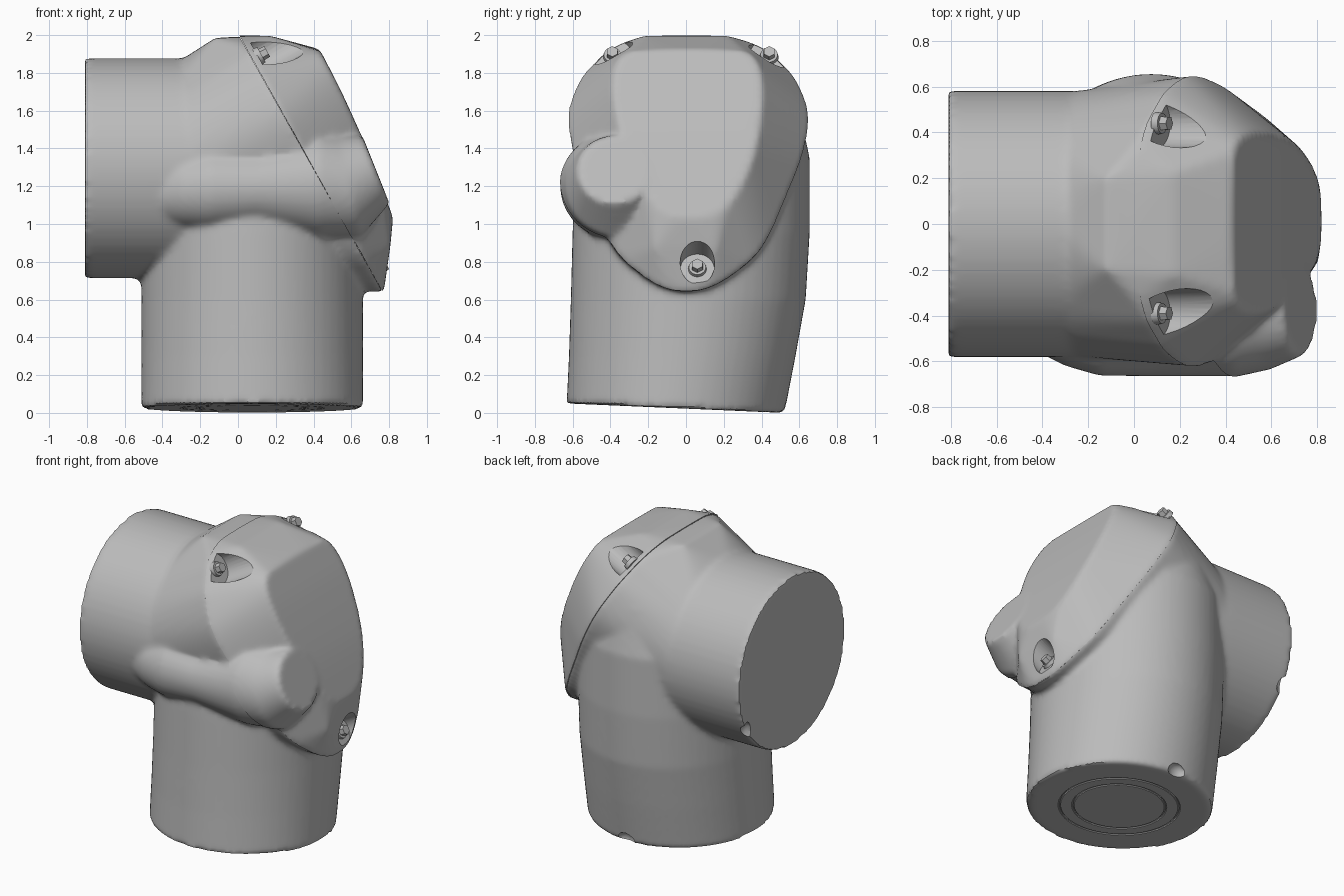
import bpy, bmesh, math
from mathutils import Vector, Matrix

if "Cube" in bpy.data.objects:
    bpy.data.objects.remove(bpy.data.objects["Cube"])

grey = bpy.data.materials.new("matt_grey")
grey.use_nodes = True
grey.diffuse_color = (0.5, 0.5, 0.5, 1)
grey.node_tree.nodes["Principled BSDF"].inputs["Base Color"].default_value = (0.5, 0.5, 0.5, 1)

X, Y, Z = Vector((1, 0, 0)), Vector((0, 1, 0)), Vector((0, 0, 1))
SEAM = Vector((0.02, 0, 1.97))
SEAM_N = Vector((1, 0, 0.56)).normalized()


def seam_point(y, z):
    return Vector((0.02 + (1.97 - z) * 0.56, y, z))


def ring(centre, u, v, ru, rv=None, n=64):
    rv = rv or ru
    angles = [2 * math.pi * i / n for i in range(n)]
    return [Vector(centre) + u * ru * math.cos(a) + v * rv * math.sin(a) for a in angles]


def loft(bm, rings):
    rows = [[bm.verts.new(p) for p in r] for r in rings]
    n = len(rows[0])
    for a, b in zip(rows, rows[1:]):
        for i in range(n):
            bm.faces.new((a[i], a[(i + 1) % n], b[(i + 1) % n], b[i]))
    bm.faces.new(rows[0])
    bm.faces.new(rows[-1])


def hull(bm, points):
    verts = [bm.verts.new(p) for p in points]
    bmesh.ops.convex_hull(bm, input=verts)
    loose = [v for v in bm.verts if not v.link_faces]
    bmesh.ops.delete(bm, geom=loose, context='VERTS')


def smooth_curve(points, steps=6):
    """Catmull-Rom through a closed list of points."""
    out, n = [], len(points)
    for i in range(n):
        a, b, c, d = (points[(i + k - 1) % n] for k in range(4))
        for s in range(steps):
            t = s / steps
            out.append(0.5 * (2 * b + (c - a) * t + (2 * a - 5 * b + 4 * c - d) * t * t
                              + (3 * b - a - 3 * c + d) * t ** 3))
    return out


def make(name, bm):
    bmesh.ops.recalc_face_normals(bm, faces=bm.faces)
    mesh = bpy.data.meshes.new(name)
    bm.to_mesh(mesh)
    bm.free()
    mesh.materials.append(grey)
    obj = bpy.data.objects.new(name, mesh)
    bpy.context.collection.objects.link(obj)
    return obj


def bake(obj):
    deps = bpy.context.evaluated_depsgraph_get()
    mesh = bpy.data.meshes.new_from_object(obj.evaluated_get(deps))
    obj.modifiers.clear()
    obj.data = mesh


def cut(obj, cutters):
    for c in cutters:
        mod = obj.modifiers.new("cut", 'BOOLEAN')
        mod.operation, mod.solver, mod.object = 'DIFFERENCE', 'EXACT', c
    bake(obj)
    for c in cutters:
        bpy.data.objects.remove(c)


def shade(obj, angle=32):
    bpy.ops.object.select_all(action='DESELECT')
    obj.select_set(True)
    bpy.context.view_layer.objects.active = obj
    bpy.ops.object.shade_smooth_by_angle(angle=math.radians(angle))


def cone(bm, base, axis, r1, r2, height, sides):
    m = Matrix.Translation(base + axis * height / 2) @ axis.to_track_quat('Z', 'Y').to_matrix().to_4x4()
    bmesh.ops.create_cone(bm, cap_ends=True, segments=sides, radius1=r1, radius2=r2,
                          depth=height, matrix=m)


# Whole body as overlapping solids, fused with soft fillets
bm = bmesh.new()

# Horizontal barrel
loft(bm, [ring((x, 0, 1.295), Y, Z, 0.582) for x in (-0.81, 0.1)])

# Vertical column with slanted foot and bulging back: z, y centre, x radius, y radius
rows = []
for z, yc, rx, ry in [(0.0226, -0.055, 0.587, 0.577), (0.3, -0.02, 0.587, 0.6),
                      (0.6, 0.012, 0.587, 0.622), (0.95, 0.027, 0.585, 0.628),
                      (1.35, 0.035, 0.57, 0.62), (1.65, 0.03, 0.4, 0.56)]:
    r = ring((0.075, yc, z), X, Y, rx, ry)
    if z < 0.1:
        for p in r:
            p.z -= 0.0435 * p.y
    rows.append(r)
loft(bm, rows)

# Elbow core: barrel ring, seam outline and sloping end face
half = [(0.2, 1.985), (0.4, 1.93), (0.5, 1.85), (0.585, 1.75), (0.645, 1.58), (0.62, 1.39),
        (0.55, 1.2), (0.41, 0.89), (0.26, 0.74), (0.09, 0.65)]
outline = [seam_point(y, z) for y, z in half]
outline += [seam_point(-0.96 * y, z) for y, z in reversed(half)]
face = [(-0.2, 1.915), (0.22, 1.915), (0.36, 1.87), (0.4, 1.67), (0.35, 1.35), (0.22, 1.1),
        (0.05, 1.03), (-0.14, 1.08), (-0.3, 1.35), (-0.38, 1.67), (-0.35, 1.87)]
face = [Vector((0.43 + 0.54 * (1.915 - z) - 0.12 * (1.915 - z) ** 2, y, z)) for y, z in face]
extra = [Vector((x, y + s * w, z)) for s in (-1, 1) for x, y, w, z in
         [(-0.12, 0, 0.2, 1.985), (0.17, 0, 0.22, 1.99), (0.8, 0, 0.16, 0.88), (0.775, 0.05, 0.08, 0.76)]]
hull(bm, ring((-0.3, 0, 1.295), Y, Z, 0.575) + smooth_curve(outline) + smooth_curve(face) + extra)

# Waisted side tube ending in a tilted disc
loft(bm, [ring((-0.42, -0.39, 1.17), Y, Z, 0.17), ring((-0.3, -0.42, 1.18), Y, Z, 0.2),
          ring((-0.15, -0.445, 1.185), Y, Z, 0.218), ring((0.1, -0.475, 1.19), Y, Z, 0.19),
          ring((0.3, -0.425, 1.195), Y, Z, 0.24), ring((0.43, -0.385, 1.2), Y, Z, 0.28),
          ring((0.59, -0.36, 1.2), Y, Vector((-0.2, 0, 0.98)), 0.27),
          ring((0.725, -0.38, 1.285), Y, Vector((-0.37, 0, 0.93)), 0.19)])

body = make("body", bm)
mod = body.modifiers.new("fuse", 'REMESH')
mod.mode, mod.voxel_size = 'VOXEL', 0.018
mod = body.modifiers.new("soften", 'SMOOTH')
mod.factor, mod.iterations = 0.5, 6
bake(body)


# Split along the slanted seam; the cap stands slightly proud
def split(name, keep_cap):
    bm = bmesh.new()
    bm.from_mesh(body.data)
    bmesh.ops.bisect_plane(bm, geom=bm.verts[:] + bm.edges[:] + bm.faces[:], dist=1e-5,
                           plane_co=SEAM, plane_no=SEAM_N,
                           clear_inner=keep_cap, clear_outer=not keep_cap)
    if keep_cap:
        bm.normal_update()
        for v in bm.verts:
            v.co += v.normal * 0.006
    bmesh.ops.holes_fill(bm, edges=[e for e in bm.edges if e.is_boundary], sides=0)
    return make(name, bm)


housing = split("housing", False)
cap = split("end_cap", True)
bpy.data.objects.remove(body)

# Bolt pockets in the cap, and the bolts
cutters = []
for name, y, z, r in [("bolt_back", 0.44, 1.87, 0.105), ("bolt_front", -0.39, 1.87, 0.105),
                      ("bolt_lower", 0.06, 0.745, 0.09)]:
    base = seam_point(y, z) + SEAM_N * 0.035
    bm = bmesh.new()
    cone(bm, base, SEAM_N, r, r * 1.1, 0.5, 32)
    cutters.append(make("pocket_cutter", bm))
    bm = bmesh.new()
    cone(bm, base - SEAM_N * 0.01, SEAM_N, 0.05, 0.045, 0.03, 24)
    cone(bm, base + SEAM_N * 0.01, SEAM_N, 0.034, 0.032, 0.045, 6)
    shade(make(name, bm))
cut(cap, cutters)

# Foot grooves and rim notches in the housing
cutters = []
for radius in (0.375, 0.29):
    bpy.ops.mesh.primitive_torus_add(major_radius=radius, minor_radius=0.008, major_segments=64,
                                     minor_segments=8, location=(0.075, -0.055, 0.025),
                                     rotation=(-0.0435, 0, 0))
    cutters.append(bpy.context.object)
for place, size in [((0.09, 0.53, 0.01), (0.07, 0.045, 0.06)),
                    ((-0.81, 0.49, 0.98), (0.05, 0.04, 0.08))]:
    bm = bmesh.new()
    bmesh.ops.create_icosphere(bm, subdivisions=2, radius=1,
                               matrix=Matrix.LocRotScale(Vector(place), None, Vector(size)))
    cutters.append(make("notch_cutter", bm))
cut(housing, cutters)

shade(housing)
shade(cap)
